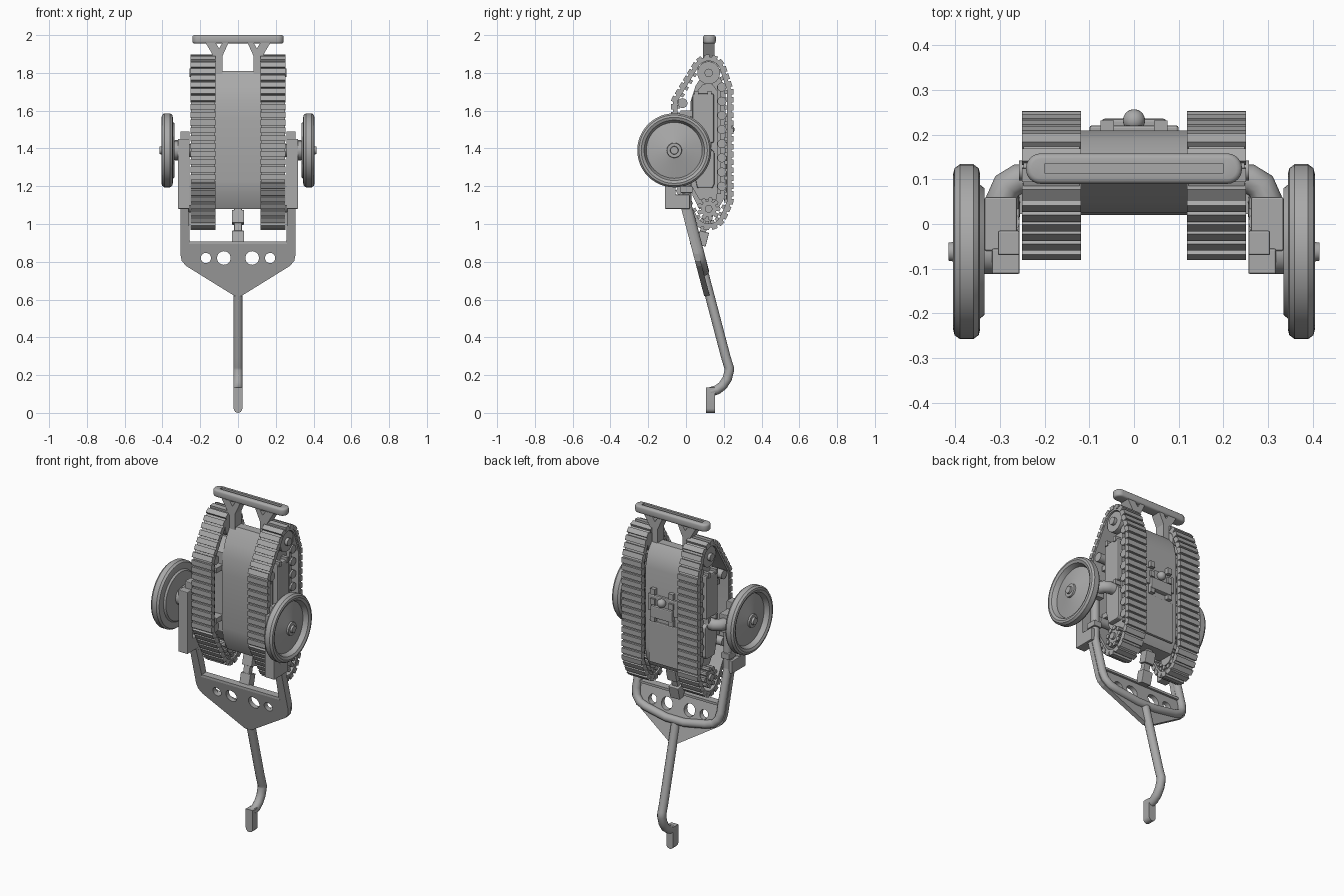
import bpy, bmesh, math
from mathutils import Matrix, Vector

old = bpy.data.objects.get("Cube")
if old:
    bpy.data.objects.remove(old, do_unlink=True)

grey = bpy.data.materials.new("plain_grey")
grey.use_nodes = True
COLOUR = (0.4, 0.4, 0.4, 1)
grey.diffuse_color = COLOUR
grey.node_tree.nodes["Principled BSDF"].inputs["Base Color"].default_value = COLOUR


def finish(name, bm, mirror=False, bevel=0, smooth=False):
    """Turn a bmesh into a named object, optionally bevelled and mirrored in x."""
    bmesh.ops.recalc_face_normals(bm, faces=bm.faces)
    me = bpy.data.meshes.new(name)
    bm.to_mesh(me)
    bm.free()
    me.materials.append(grey)
    ob = bpy.data.objects.new(name, me)
    bpy.context.collection.objects.link(ob)
    if bevel:
        m = ob.modifiers.new("Bevel", 'BEVEL')
        m.width, m.segments = bevel, 2
    if mirror:
        ob.modifiers.new("Mirror", 'MIRROR').use_mirror_merge = False
    if smooth:
        bpy.ops.object.select_all(action='DESELECT')
        ob.select_set(True)
        bpy.context.view_layer.objects.active = ob
        bpy.ops.object.shade_smooth_by_angle(angle=math.radians(35))
    return ob


def add_box(bm, x, y, z, turn=None):
    size = [hi - lo for lo, hi in (x, y, z)]
    mid = Vector([(lo + hi) / 2 for lo, hi in (x, y, z)])
    mat = Matrix.Translation(mid) @ (turn or Matrix()) @ Matrix.Diagonal((*size, 1))
    bmesh.ops.create_cube(bm, size=1, matrix=mat)


def boxes(name, items, **kw):
    bm = bmesh.new()
    for x, y, z in items:
        add_box(bm, x, y, z)
    return finish(name, bm, **kw)


def add_prism(bm, pts, axis, lo, hi):
    """Extrude a (y, z) outline along x, or an (x, z) outline along y."""
    place = (lambda a, b: (lo, a, b)) if axis == 'x' else (lambda a, b: (a, lo, b))
    face = bm.faces.new([bm.verts.new(place(a, b)) for a, b in pts])
    new = bmesh.ops.extrude_face_region(bm, geom=[face])['geom']
    step = Vector((hi - lo, 0, 0)) if axis == 'x' else Vector((0, hi - lo, 0))
    bmesh.ops.translate(bm, vec=step, verts=[v for v in new if isinstance(v, bmesh.types.BMVert)])


def prism(name, pts, axis, lo, hi, **kw):
    bm = bmesh.new()
    add_prism(bm, pts, axis, lo, hi)
    return finish(name, bm, **kw)


def circle(cy, cz, r, n=32):
    return [(cy + r * math.cos(t * math.tau / n), cz + r * math.sin(t * math.tau / n)) for t in range(n)]


def discs(name, items, n=32, **kw):
    """Cylinders along x: (centre y, centre z, radius, x from, x to)."""
    bm = bmesh.new()
    for cy, cz, r, lo, hi in items:
        add_prism(bm, circle(cy, cz, r, n), 'x', lo, hi)
    return finish(name, bm, smooth=True, **kw)


def baked(ob):
    """Replace an object's data by its evaluated mesh."""
    me = bpy.data.meshes.new_from_object(ob.evaluated_get(bpy.context.evaluated_depsgraph_get()))
    name = ob.name
    bpy.data.objects.remove(ob, do_unlink=True)
    bm = bmesh.new()
    bm.from_mesh(me)
    bpy.data.meshes.remove(me)
    return name, bm


def cut(ob, cutter, **kw):
    m = ob.modifiers.new("Cut", 'BOOLEAN')
    m.operation, m.object = 'DIFFERENCE', cutter
    name, bm = baked(ob)
    bpy.data.objects.remove(cutter, do_unlink=True)
    return finish(name, bm, **kw)


def tube(name, pts, r, **kw):
    cu = bpy.data.curves.new(name, 'CURVE')
    cu.dimensions, cu.bevel_depth, cu.bevel_resolution, cu.use_fill_caps = '3D', r, 4, True
    sp = cu.splines.new('POLY')
    sp.points.add(len(pts) - 1)
    for p, co in zip(sp.points, pts):
        p.co = (*co, 1)
    ob = bpy.data.objects.new(name, cu)
    bpy.context.collection.objects.link(ob)
    _, bm = baked(ob)
    return finish(name, bm, smooth=True, **kw)


def lean(z):
    """y of the sloping tow frame at height z."""
    return 0.262 * (1.1 - z)


# Track belt: outline wrapped round six circles, with raised pads
ROLLERS = [(.12, 1.80, .085), (.12, 1.07, .09), (-.018, 1.64, .05),
           (-.018, 1.24, .05), (.18, 1.70, .06), (.18, 1.13, .06)]


def wrap(offset, n=96):
    out = []
    for i in range(n):
        c, s = math.cos(i * math.tau / n), math.sin(i * math.tau / n)
        y, z, r = max(ROLLERS, key=lambda k: k[0] * c + k[1] * s + k[2])
        out.append(Vector((0, y + (r + offset) * c, z + (r + offset) * s)))
    return out


bm = bmesh.new()
loops = [[bm.verts.new((x, p.y, p.z)) for p in wrap(off)]
         for x, off in ((.122, 0), (.248, 0), (.248, -.022), (.122, -.022))]
for a, b in zip(loops, loops[1:] + loops[:1]):
    for i in range(len(a)):
        bm.faces.new((a[i - 1], a[i], b[i], b[i - 1]))
finish("track_belt", bm, mirror=True, smooth=True)

bm = bmesh.new()
teeth = bmesh.new()
path = wrap(0)
edges = list(zip(path, path[1:] + path[:1]))
total = sum((b - a).length for a, b in edges)
PADS = 50
walked, k = 0, 0
for a, b in edges:
    d = b - a
    while k < PADS and k * total / PADS < walked + d.length:
        p = a + d * ((k * total / PADS - walked) / d.length)
        turn = Matrix.Rotation(math.atan2(d.z, d.y), 4, 'X')
        add_box(bm, (.119, .251), (p.y - .015, p.y + .015), (p.z - .012, p.z + .012), turn)
        q = p + Vector((0, -d.z, d.y)).normalized() * .026
        add_box(teeth, (.13, .15), (q.y - .01, q.y + .01), (q.z - .01, q.z + .01), turn)
        k += 1
    walked += d.length
finish("track_pads", bm, mirror=True)
finish("track_guide_teeth", teeth, mirror=True)

# Track rollers, sprocket and running gear
discs("top_roller", [(.12, 1.80, .06, .125, .24), (.12, 1.80, .022, .24, .258)], mirror=True)
discs("sprocket", [(.12, 1.08, .042, .125, .245), (.12, 1.08, .02, .245, .258)], mirror=True)
discs("sprocket_bolts", [(y, z, .013, .13, .25) for y, z in circle(.12, 1.08, .05, 9)], n=8, mirror=True)
discs("road_rollers", [(.19, 1.2 + i * .075, .024, .13, .235) for i in range(8)], n=16, mirror=True)
discs("front_rollers", [(-.018, z, .026, .13, .24) for z in (1.24, 1.64)], n=16, mirror=True)
boxes("roller_rail", [((.12, .225), (.165, .185), (1.16, 1.73)),
                      ((.12, .2), (-.03, .04), (1.57, 1.6)), ((.12, .2), (-.03, .04), (1.27, 1.3))], mirror=True)

# Hull and side equipment
prism("hull", [(.10, 1.81), (.05, 1.73), (.025, 1.65), (.02, 1.55), (.02, 1.23), (.035, 1.15), (.07, 1.08),
               (.17, 1.08), (.205, 1.14), (.21, 1.2), (.21, 1.68), (.19, 1.76), (.15, 1.81)],
      'x', -.121, .121, smooth=True)
prism("side_body", [(.03, 1.2), (.07, 1.13), (.16, 1.13), (.17, 1.2), (.17, 1.7), (.14, 1.74), (.09, 1.74), (.03, 1.67)],
      'x', .12, .205, mirror=True)
boxes("side_box", [((.2, .238), (.035, .147), (1.43, 1.69))], mirror=True, bevel=.008)
boxes("side_box_clips", [((.2, .244), (y, y + .02), (z, z + .03))
                         for z in (1.405, 1.675) for y in (.045, .115)], mirror=True)
prism("lower_side_box", [(.06, 1.19), (.14, 1.19), (.15, 1.21), (.15, 1.38), (.13, 1.4), (.04, 1.4), (.04, 1.28)],
      'x', .2, .235, mirror=True, bevel=.006)

# Rear panel, case, clips and dome
boxes("rear_panel", [((-.095, .095), (.2, .217), (1.12, 1.37))], bevel=.006)
boxes("rear_case", [((-.1, .1), (.2, .221), (1.43, 1.53)), ((-.072, .072), (.2, .236), (1.40, 1.47))], bevel=.006)
boxes("rear_clips", [((s * .06 - .015, s * .06 + .015), (.2, .232), (z, z + .035))
                     for s in (-1, 1) for z in (1.375, 1.475, 1.535)])
bm = bmesh.new()
bmesh.ops.create_uvsphere(bm, u_segments=20, v_segments=12, radius=.025, matrix=Matrix.Translation((0, .232, 1.5)))
finish("rear_dome", bm, smooth=True)

# Carrying handle: grooved bar on two forked legs
bar = boxes("handle_bar", [((-.242, .242), (.09, .158), (1.955, 2.0))])
bm = bar.data
b2 = bmesh.new()
b2.from_mesh(bm)
ends = [e for e in b2.edges if abs(e.verts[0].co.z - e.verts[1].co.z) > .01]
bmesh.ops.bevel(b2, geom=ends, offset=.033, segments=6, affect='EDGES', profile=.5)
b2.to_mesh(bm)
b2.free()
m = bar.modifiers.new("Round", 'BEVEL')
m.width, m.segments = .012, 3
groove = boxes("groove_cutter", [((-.2, .2), (.114, .134), (1.988, 2.1))])
cut(bar, groove, smooth=True)
leg = prism("handle_leg", [(.082, 1.79), (.105, 1.69), (.119, 1.69), (.119, 1.87), (.172, 1.96), (.05, 1.96), (.082, 1.89)],
            'y', .09, .152)
hole = prism("hole_cutter", [(.083, 1.958), (.118, 1.958), (.1, 1.93)], 'y', 0, .3)
cut(leg, hole, mirror=True)

# Wheels: turned profile of (x, radius)
rim = [(.416, 0), (.416, .02), (.404, .022), (.404, .038), (.394, .04), (.37, .148), (.384, .153), (.398, .16),
       (.405, .175), (.402, .187), (.39, .196), (.36, .196), (.348, .187), (.345, .175), (.345, .15), (.335, .142), (.335, 0)]
WY, WZ = -.062, 1.39
bm = bmesh.new()
vs = [bm.verts.new((x, WY, WZ + r)) for x, r in rim]
es = [bm.edges.new(p) for p in zip(vs, vs[1:])]
bmesh.ops.spin(bm, geom=vs + es, cent=(0, WY, WZ), axis=(1, 0, 0), angle=math.tau, steps=48, use_merge=True)
bmesh.ops.remove_doubles(bm, verts=bm.verts, dist=.0005)
finish("wheel", bm, mirror=True, smooth=True)

# Axle arms and mounts
tube("axle_arm", [(.19, .1, WZ), (.26, .1, WZ), (.285, .085, WZ), (.3, .05, WZ), (.3, -.06, WZ)], .034, mirror=True)
discs("axle", [(WY, WZ, .05, .26, .34)], mirror=True)
boxes("axle_mount", [((.256, .318), (-.112, -.055), (1.08, 1.45)), ((.256, .318), (-.112, .02), (1.08, 1.155)),
                     ((.256, .305), (-.07, -.015), (1.4, 1.49))], mirror=True, bevel=.004)
boxes("axle_clamp", [((.262, .335), (-.06, .06), (1.335, 1.445)), ((.256, .31), (-.03, .035), (1.165, 1.2))],
      mirror=True, bevel=.004)
tube("mount_post", [(.28, .005, 1.08), (.28, .005, 1.35)], .024, mirror=True)

# Tow frame: sloping plate with holes, tube behind it
half = [(.262, 1.1), (.305, 1.1), (.305, .84), (.298, .805), (.275, .778), (.02, .62)]
plate = prism("tow_plate", [(.255, .9)] + half + [(-x, z) for x, z in half[::-1]] + [(-.255, .9)], 'y', -.03, 0)
bm = bmesh.new()
for x, r in ((.075, .036), (.17, .027)):
    for s in (-1, 1):
        add_prism(bm, circle(s * x, .82, r, 24), 'y', -.2, .2)
cutter = finish("plate_hole_cutter", bm)
cut(plate, cutter)
plate = bpy.context.collection.objects["tow_plate"]
for v in plate.data.vertices:
    v.co.y += lean(v.co.z)
half = [(.28, 1.16), (.28, .86), (.272, .82), (.245, .79), (.2, .775), (.06, .75)]
tube("frame_tube", [(x, lean(z) + .006, z) for x, z in half + [(-x, z) for x, z in half[::-1]]], .024)
boxes("frame_cross_bar", [((-.26, .26), (lean(.9) - .03, lean(.9) + .015), (.893, .907))])

# Hitch post under the hull
bm = bmesh.new()
tilt = Matrix.Rotation(math.radians(-14), 4, 'X')
for w, y, z0, z1 in ((.02, .1, .9, 1.1), (.032, .115, 1.0, 1.07), (.032, .088, .885, .96)):
    add_box(bm, (-w, w), (y - w * .8, y + w * .8), (z0, z1), tilt)
finish("hitch_post", bm, bevel=.003)

# Tow pole and foot
arc = [(.205 + .025 * math.cos(a), .23 + .03 * math.sin(a)) for a in (.6, .2, -.2)]
pole = [(lean(.75), .75), (lean(.3), .3)] + arc + [(.218, .18), (.195, .145), (.165, .122), (.13, .112)]
tube("tow_pole", [(0, y, z) for y, z in pole], .025)
foot = [(-.023, .135), (-.023, .023)] + [(.023 * math.cos(t), .023 + .023 * math.sin(t))
                                          for t in (3.6, 4.1, 4.71, 5.3, 5.8)] + [(.023, .023), (.023, .135)]
prism("pole_foot", foot, 'y', .106, .154, smooth=True)
